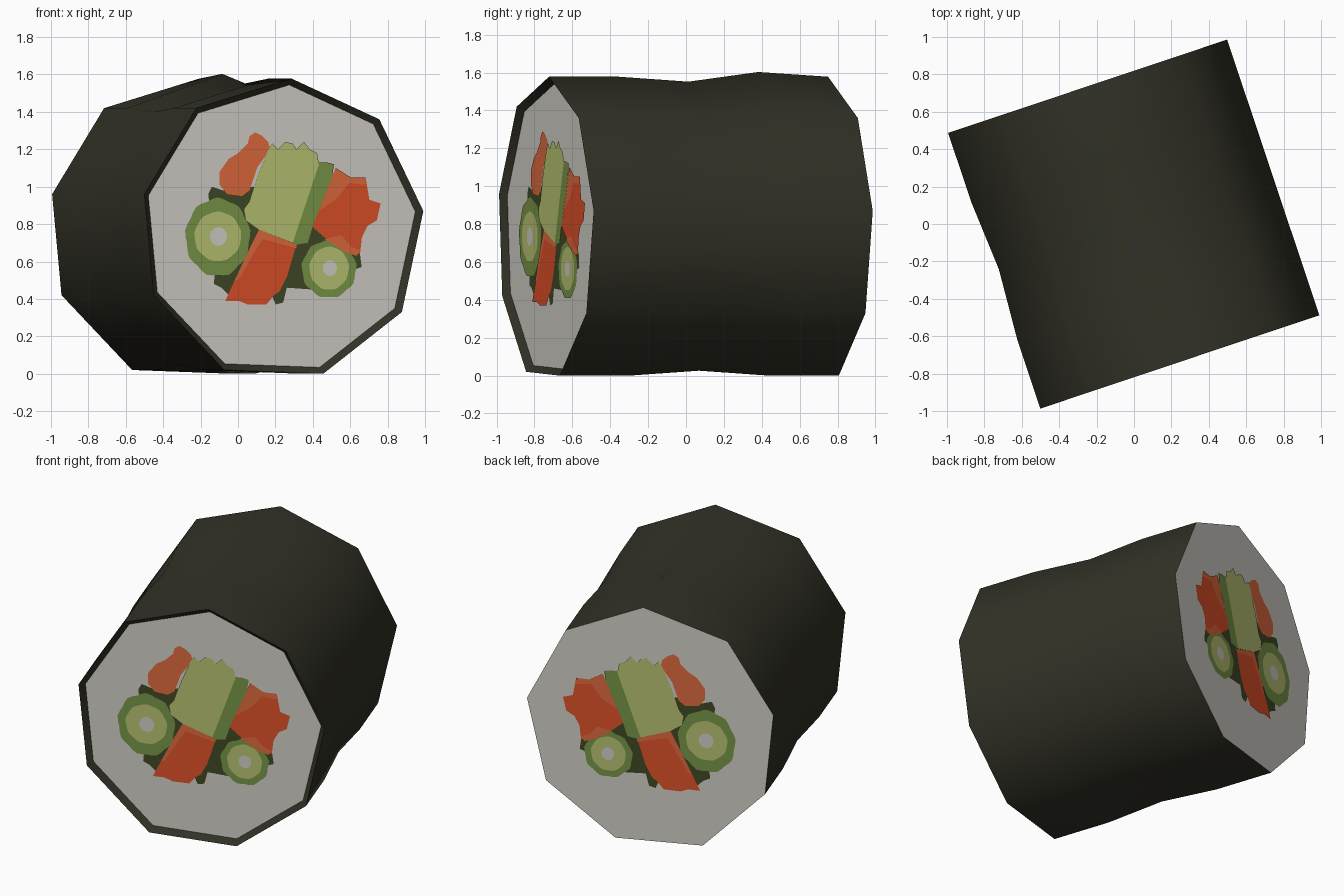
import bpy, bmesh, math
from mathutils import Matrix

if "Cube" in bpy.data.objects:
    bpy.data.objects.remove(bpy.data.objects["Cube"])

HALF, RECESS, CZ = 0.777, 0.035, 0.79
TURN = Matrix.Rotation(math.radians(18.5), 4, 'Z')
COS = math.cos(math.radians(18.5))


def mat(name, r, g, b):
    m = bpy.data.materials.new(name)
    m.diffuse_color = (r, g, b, 1)
    m.use_nodes = True
    m.node_tree.nodes["Principled BSDF"].inputs["Base Color"].default_value = m.diffuse_color
    return m


NORI = mat("seaweed black", 0.032, 0.031, 0.020)
RICE = mat("rice white", 0.64, 0.62, 0.57)
LEAF = mat("deep leaf green", 0.050, 0.066, 0.018)
GREEN = mat("cucumber green", 0.185, 0.30, 0.062)
LIME = mat("pale green", 0.48, 0.54, 0.17)
ORANGE = mat("salmon orange", 0.72, 0.08, 0.021)
PEACH = mat("salmon light", 0.74, 0.144, 0.047)


def finish(bm, name, material):
    bm.transform(TURN)
    me = bpy.data.meshes.new(name)
    bm.to_mesh(me)
    bm.free()
    me.materials.append(material)
    ob = bpy.data.objects.new(name, me)
    bpy.context.collection.objects.link(ob)
    return ob


def end_face(bm, pts, y, facing):
    """Flat face across the roll, looking along facing * y."""
    f = bm.faces.new([bm.verts.new((u, y, z)) for u, z in pts])
    f.normal_update()
    if f.normal.y * facing < 0:
        f.normal_flip()


def filling(name, material, layer, pts):
    """Thin inlay on both ends; points are given as seen from the front."""
    local = [((x - 0.235) / COS, z) for x, z in pts]
    lift = 0.002 * layer
    bm = bmesh.new()
    end_face(bm, local, -HALF + RECESS - lift, -1)
    end_face(bm, local, HALF + lift, 1)
    finish(bm, name, material)


def blob(x, z, rx, rz, wobble=0.0, n=36):
    pts = []
    for i in range(n):
        a = math.tau * i / n
        k = 1 + wobble * math.sin(9 * a)
        pts.append((x + rx * k * math.cos(a), z + rz * k * math.sin(a)))
    return pts


# nine-sided section of the roll (sideways, height)
SECTION = [(0.785, 0.87), (0.537, 1.36), (0.042, 1.578), (-0.495, 1.42), (-0.788, 0.96),
           (-0.735, 0.42), (-0.337, 0.02), (0.221, 0.0), (0.664, 0.33)]


def scaled(k):
    return [(u * k, CZ + (z - CZ) * k) for u, z in SECTION]


# seaweed wrap: recessed front lip, then five rings with a pinched waist
waist = scaled(0.967)
waist[0] = SECTION[0]
bulge = list(SECTION)
bulge[2] = (0.042, 1.603)
lip = scaled(0.957)
rings = [(lip, -HALF + RECESS), (SECTION, -HALF), (SECTION, -HALF / 2),
         (waist, 0), (bulge, HALF / 2), (SECTION, HALF)]
bm = bmesh.new()
loops = [[bm.verts.new((u, y, z)) for u, z in pts] for pts, y in rings]
for a, b in zip(loops, loops[1:]):
    for i in range(9):
        j = (i + 1) % 9
        bm.faces.new((a[j], a[i], b[i], b[j]))
bm.normal_update()
side = max(bm.faces, key=lambda f: f.calc_center_median().x)
if side.normal.x < 0:
    bmesh.ops.reverse_faces(bm, faces=bm.faces[:])
wrap = finish(bm, "seaweed_wrap", NORI)
bpy.context.view_layer.objects.active = wrap
wrap.select_set(True)
bpy.ops.object.shade_smooth_by_angle(angle=math.radians(60))

# rice ends: set back at the front, flush at the rear
bm = bmesh.new()
end_face(bm, lip, -HALF + RECESS, -1)
end_face(bm, SECTION, HALF, 1)
finish(bm, "rice_ends", RICE)

# leaf behind the fillings
filling("leaf", LEAF, 1, [
    (-0.16, 0.96), (-0.14, 1.0), (-0.08, 0.98), (0.08, 1.0), (0.4, 0.8), (0.65, 0.65),
    (0.66, 0.57), (0.6, 0.55), (0.4, 0.45), (0.26, 0.46), (0.24, 0.38), (0.2, 0.37),
    (0.18, 0.42), (-0.05, 0.42), (-0.09, 0.46), (-0.13, 0.48), (-0.12, 0.6)])

# cucumber rounds
for side_name, x, z, rx, rz, fx, fz, core in (
        ("left", -0.11, 0.73, 0.172, 0.207, 0.125, 0.132, 0.045),
        ("right", 0.485, 0.56, 0.145, 0.153, 0.105, 0.115, 0.038)):
    filling("cucumber_skin_" + side_name, GREEN, 2, blob(x, z, rx, rz, 0.03))
    filling("cucumber_flesh_" + side_name, LIME, 3, blob(x, z + 0.004, fx, fz, 0.015))
    filling("cucumber_core_" + side_name, RICE, 4, blob(x + 0.003, z + 0.004, core, core * 1.1))

# salmon pieces
filling("salmon_upper", PEACH, 2, [
    (-0.1, 1.08), (-0.1, 1.01), (-0.06, 0.96), (0.02, 0.95), (0.06, 0.98), (0.1, 1.1),
    (0.17, 1.2), (0.16, 1.24), (0.13, 1.27), (0.09, 1.29), (0.06, 1.27), (0.05, 1.23),
    (0.0, 1.18), (-0.05, 1.15)])
filling("salmon_right", ORANGE, 3, [
    (0.52, 1.1), (0.58, 1.06), (0.62, 1.04), (0.68, 1.05), (0.69, 0.99), (0.7, 0.93),
    (0.76, 0.91), (0.74, 0.82), (0.69, 0.79), (0.66, 0.73), (0.65, 0.64), (0.58, 0.65),
    (0.47, 0.72), (0.39, 0.79)])
filling("salmon_right_top_edge", PEACH, 4, [
    (0.52, 1.1), (0.6, 1.05), (0.68, 1.05), (0.68, 1.01), (0.59, 1.02), (0.53, 0.94),
    (0.43, 0.87)])
filling("salmon_right_low_edge", PEACH, 4, [
    (0.46, 0.72), (0.55, 0.74), (0.6, 0.68), (0.65, 0.66), (0.63, 0.63), (0.57, 0.65)])
filling("salmon_lower", ORANGE, 3, [
    (0.11, 0.77), (0.31, 0.69), (0.26, 0.52), (0.22, 0.44), (0.19, 0.42), (0.15, 0.37),
    (0.05, 0.37), (0.0, 0.39), (-0.07, 0.39), (-0.02, 0.5), (0.06, 0.67)])
filling("salmon_lower_edge", PEACH, 4, [
    (0.11, 0.77), (0.31, 0.69), (0.31, 0.67), (0.13, 0.72), (0.09, 0.66), (0.0, 0.5),
    (-0.02, 0.5), (0.06, 0.67)])

# avocado slice with its green rind
filling("avocado", LIME, 4, [
    (0.16, 1.2), (0.18, 1.23), (0.21, 1.2), (0.25, 1.24), (0.29, 1.23), (0.31, 1.2),
    (0.35, 1.24), (0.38, 1.2), (0.42, 1.18), (0.43, 1.12), (0.29, 0.7), (0.11, 0.77),
    (0.04, 0.82), (0.03, 0.88), (0.06, 0.92), (0.1, 1.05)])
filling("avocado_rind", GREEN, 4, [
    (0.43, 1.13), (0.47, 1.13), (0.51, 1.12), (0.5, 1.05), (0.4, 0.8), (0.37, 0.7),
    (0.31, 0.69), (0.29, 0.7)])
